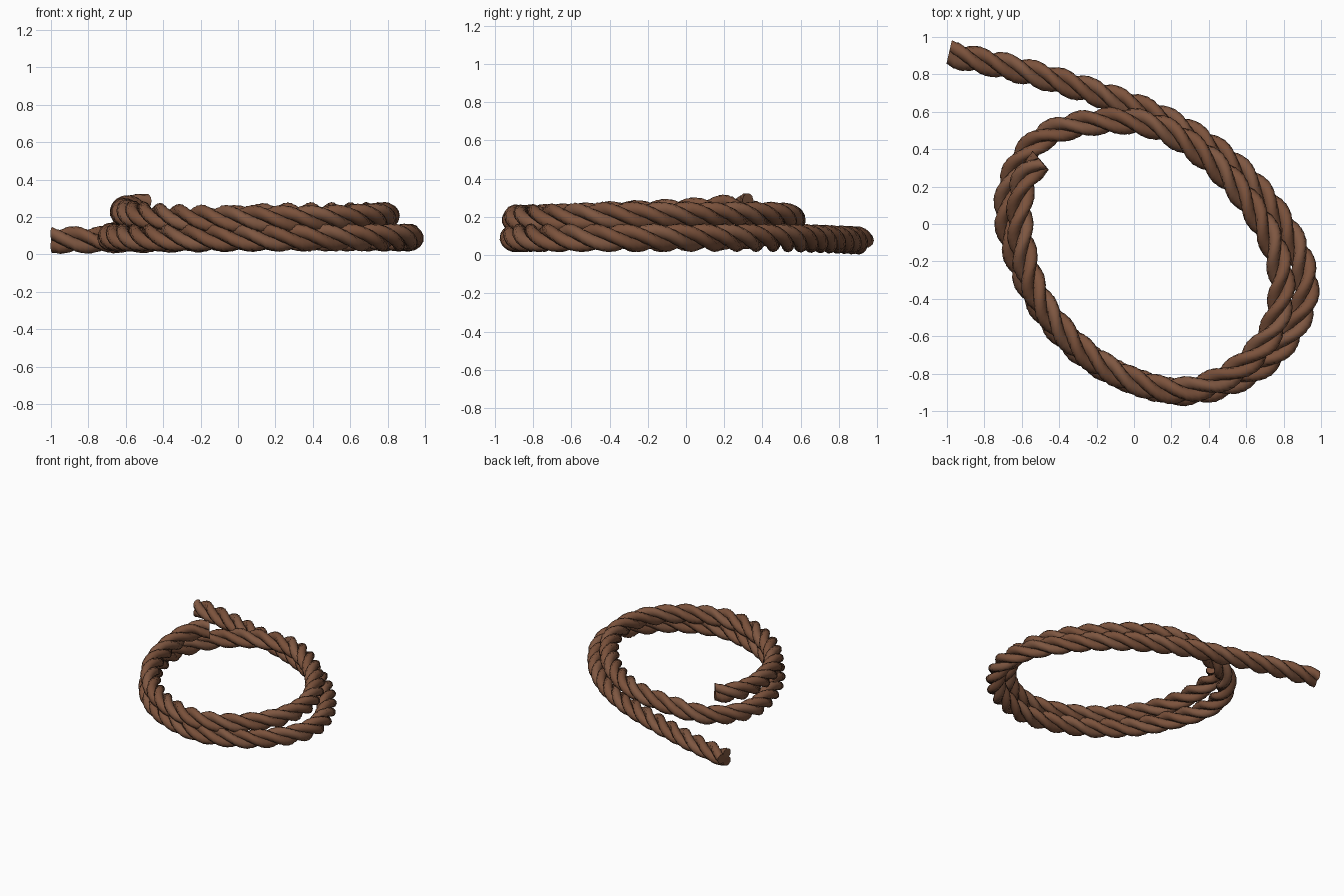
import bpy, bmesh, math
from mathutils import Vector

if "Cube" in bpy.data.objects:
    bpy.data.objects.remove(bpy.data.objects["Cube"])

# Centre line of the coil: tail, lower loop, upper loop, free end
path = [(-0.99, 0.91, 0.077), (-0.6, 0.82, 0.08), (-0.2, 0.70, 0.085), (0.12, 0.58, 0.088),
        (0.4, 0.42, 0.09), (0.63, 0.22, 0.09), (0.81, -0.02, 0.09), (0.9, -0.22, 0.09),
        (0.915, -0.4, 0.09), (0.84, -0.58, 0.09), (0.69, -0.75, 0.09), (0.48, -0.86, 0.09),
        (0.25, -0.9, 0.09), (0.0, -0.84, 0.09), (-0.22, -0.73, 0.09), (-0.41, -0.56, 0.09),
        (-0.55, -0.35, 0.09), (-0.65, -0.1, 0.09), (-0.68, 0.1, 0.095), (-0.62, 0.31, 0.105),
        (-0.46, 0.48, 0.13), (-0.16, 0.55, 0.175), (0.12, 0.52, 0.2), (0.37, 0.37, 0.205),
        (0.57, 0.17, 0.205), (0.71, -0.04, 0.205), (0.78, -0.23, 0.205), (0.785, -0.4, 0.205),
        (0.73, -0.58, 0.2), (0.6, -0.74, 0.195), (0.42, -0.85, 0.19), (0.22, -0.89, 0.19),
        (0.0, -0.84, 0.19), (-0.22, -0.72, 0.193), (-0.4, -0.55, 0.2), (-0.53, -0.35, 0.21),
        (-0.6, -0.1, 0.22), (-0.61, 0.1, 0.232), (-0.58, 0.25, 0.248), (-0.495, 0.335, 0.252)]
STRANDS, SIDES, PITCH, OFFSET, RADIUS, STEP = 3, 10, 0.46, 0.037, 0.038, 0.03


def smooth_line(points, step):
    """Catmull-Rom through the points, resampled at even spacing."""
    p = [Vector(q) for q in points]
    p = [2 * p[0] - p[1]] + p + [2 * p[-1] - p[-2]]
    fine = []
    for a, b, c, d in zip(p, p[1:], p[2:], p[3:]):
        for i in range(30):
            t = i / 30
            fine.append(0.5 * (2 * b + (c - a) * t + (2 * a - 5 * b + 4 * c - d) * t * t
                               + (3 * b - a - 3 * c + d) * t ** 3))
    fine.append(p[-2])
    out, gone = [fine[0]], 0.0
    for a, b in zip(fine, fine[1:]):
        gone += (b - a).length
        if gone >= step:
            out.append(b)
            gone -= step
    out[-1] = fine[-1]
    return out


line = smooth_line(path, STEP)
colours = [(0.20, 0.085, 0.045, 1), (0.21, 0.095, 0.053, 1), (0.19, 0.08, 0.042, 1)]


def strand(k):
    """One strand winding right-handed around the centre line."""
    bm = bmesh.new()
    rings, dist = [], 0.0
    for i, c in enumerate(line):
        if i:
            dist += (c - line[i - 1]).length
        tan = (line[min(i + 1, len(line) - 1)] - line[max(i - 1, 0)]).normalized()
        u = Vector((0, 0, 1)).cross(tan).normalized()
        v = tan.cross(u)
        ang = math.tau * (dist / PITCH + k / STRANDS)
        ring = []
        mid = c + OFFSET * (u * math.cos(ang) + v * math.sin(ang))
        for s in range(SIDES):
            a = ang + math.tau * s / SIDES
            ring.append(bm.verts.new(mid + RADIUS * (u * math.cos(a) + v * math.sin(a))))
        rings.append(ring)
    for r0, r1 in zip(rings, rings[1:]):
        for s in range(SIDES):
            n = (s + 1) % SIDES
            bm.faces.new((r0[s], r0[n], r1[n], r1[s]))
    bm.faces.new(rings[0][::-1])
    bm.faces.new(rings[-1])
    bmesh.ops.recalc_face_normals(bm, faces=bm.faces)
    name = f"rope_strand_{k + 1}"
    me = bpy.data.meshes.new(name)
    bm.to_mesh(me)
    bm.free()
    mat = bpy.data.materials.new(f"brown_fibre_{k + 1}")
    mat.diffuse_color = colours[k]
    mat.use_nodes = True
    mat.node_tree.nodes["Principled BSDF"].inputs["Base Color"].default_value = mat.diffuse_color
    me.materials.append(mat)
    ob = bpy.data.objects.new(name, me)
    bpy.context.collection.objects.link(ob)
    ob.select_set(True)
    bpy.context.view_layer.objects.active = ob


for k in range(STRANDS):
    strand(k)
bpy.ops.object.shade_smooth_by_angle(angle=math.radians(50))
